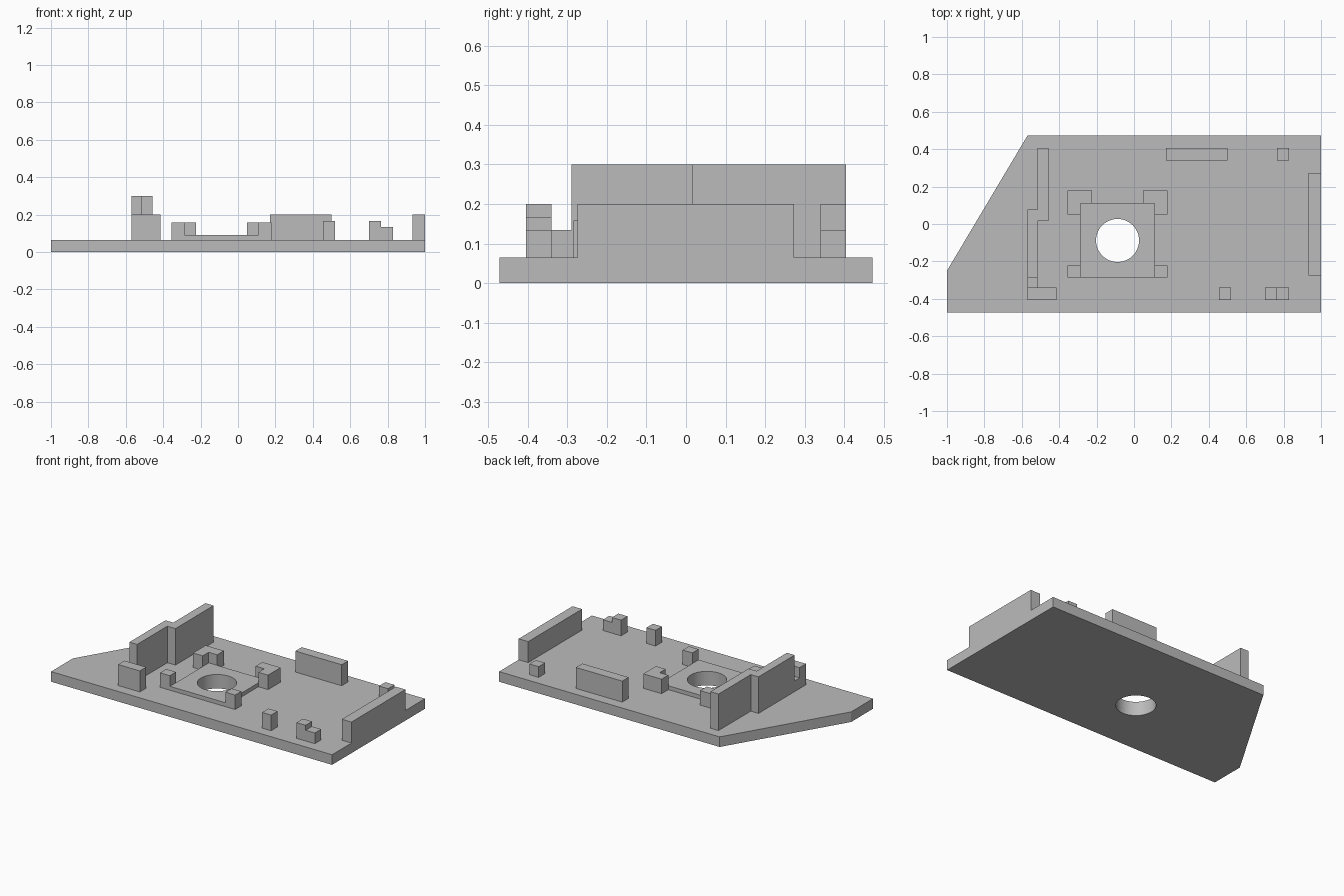
import bpy
import bmesh
from math import radians

cube = bpy.data.objects.get("Cube")
if cube:
    bpy.data.objects.remove(cube, do_unlink=True)

BASE_TOP = 0.065
PAD_TOP = 0.09
BRACKET_TOP = 0.158
HOLE = (-0.088, -0.088)

grey = bpy.data.materials.new("plain_grey")
grey.use_nodes = True
colour = (0.5, 0.5, 0.5, 1)
grey.diffuse_color = colour
grey.node_tree.nodes["Principled BSDF"].inputs["Base Color"].default_value = colour


def prism(name, outline, z0, z1):
    """Extrude a flat counter-clockwise outline from z0 up to z1."""
    bm = bmesh.new()
    face = bm.faces.new([bm.verts.new((x, y, z0)) for x, y in outline])
    top = bmesh.ops.extrude_face_region(bm, geom=[face])["geom"]
    moved = [v for v in top if isinstance(v, bmesh.types.BMVert)]
    bmesh.ops.translate(bm, verts=moved, vec=(0, 0, z1 - z0))
    bmesh.ops.recalc_face_normals(bm, faces=bm.faces)
    mesh = bpy.data.meshes.new(name)
    bm.to_mesh(mesh)
    bm.free()
    mesh.materials.append(grey)
    obj = bpy.data.objects.new(name, mesh)
    bpy.context.collection.objects.link(obj)
    return obj


def block(name, x0, x1, y0, y1, top, bottom=BASE_TOP):
    return prism(name, [(x0, y0), (x1, y0), (x1, y1), (x0, y1)], bottom, top)


# Base plate with one slanted corner, and the raised pad
base = prism("base_plate", [(-1, -0.472), (1, -0.472), (1, 0.472),
                            (-0.57, 0.472), (-1, -0.25)], 0, BASE_TOP)
pad = block("raised_pad", -0.285, 0.11, -0.285, 0.11, PAD_TOP)

# Round hole through plate and pad
bpy.ops.mesh.primitive_cylinder_add(vertices=64, radius=0.115, depth=1,
                                    location=(*HOLE, 0))
cutter = bpy.context.object
cutter.name = "hole_cutter"
cutter.hide_render = True
cutter.data.materials.append(grey)
for obj in (base, pad):
    cut = obj.modifiers.new("hole", "BOOLEAN")
    cut.operation = "DIFFERENCE"
    cut.solver = "EXACT"
    cut.object = cutter
    bpy.ops.object.select_all(action="DESELECT")
    obj.select_set(True)
    bpy.context.view_layer.objects.active = obj
    bpy.ops.object.modifier_apply(modifier=cut.name)
    bpy.ops.object.shade_smooth_by_angle(angle=radians(30))
bpy.data.objects.remove(cutter, do_unlink=True)

# Brackets around the pad: L-shaped at the back, small blocks in front
for side, label in ((-1, "right"), (1, "left")):
    def across(distance):
        return HOLE[0] + side * distance

    corner = [(0.137, 0.05), (0.267, 0.05), (0.267, 0.178), (0.137, 0.178)]
    ell = [(0.198, 0.05)] + corner[1:] + [(0.137, 0.11), (0.198, 0.11)]
    prism(f"back_{label}_bracket", [(across(d), y) for d, y in ell],
          BASE_TOP, BRACKET_TOP)
    x0, x1 = sorted((across(0.198), across(0.267)))
    block(f"front_{label}_stop", x0, x1, -0.285, -0.222, BRACKET_TOP)

# Staggered tall wall with its low link and front foot
block("tall_wall_back", -0.515, -0.457, 0.017, 0.405, 0.3)
block("tall_wall_front", -0.57, -0.515, -0.29, 0.077, 0.3)
block("low_link", -0.57, -0.515, -0.34, -0.29, 0.134)
block("front_foot", -0.57, -0.415, -0.405, -0.34, 0.2)

# Edge walls
block("back_wall", 0.17, 0.5, 0.34, 0.405, 0.2)
block("side_wall", 0.932, 1, -0.275, 0.273, 0.2)

# Small posts along the front and back
block("front_post", 0.455, 0.519, -0.405, -0.34, 0.166)
block("step_post_high", 0.7, 0.765, -0.405, -0.34, 0.166)
block("step_post_low", 0.765, 0.83, -0.405, -0.34, 0.134)
block("back_post", 0.765, 0.83, 0.34, 0.405, 0.134)
